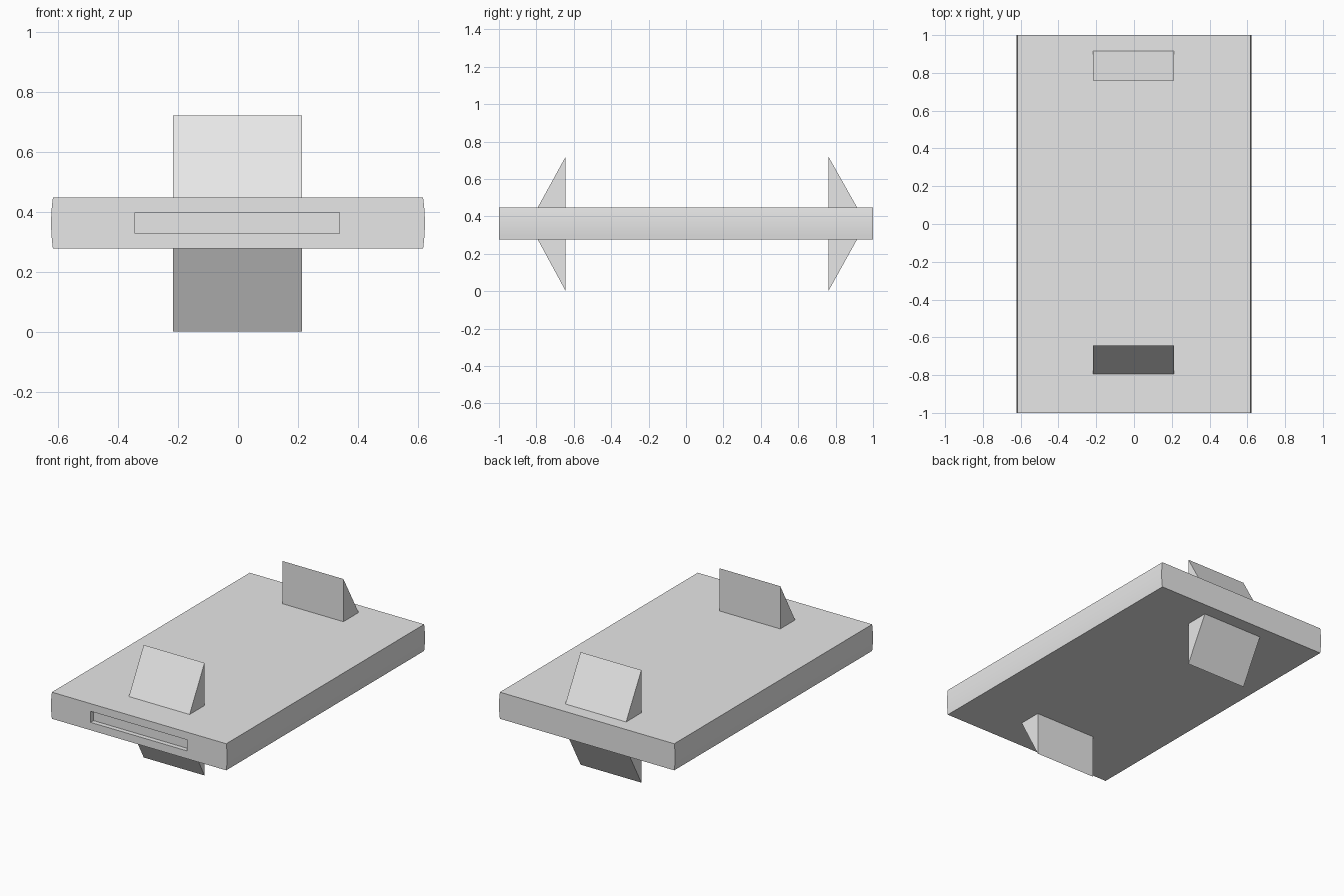
import bpy, bmesh, math

if "Cube" in bpy.data.objects:
    bpy.data.objects.remove(bpy.data.objects["Cube"])

grey = bpy.data.materials.new("plain_grey")
grey.use_nodes = True
colour = (0.8, 0.8, 0.8, 1)
grey.diffuse_color = colour
grey.node_tree.nodes["Principled BSDF"].inputs["Base Color"].default_value = colour

Z_LOW, Z_HIGH = 0.277, 0.447       # faces of the slab
Z_MID = (Z_LOW + Z_HIGH) / 2
X_MID = -0.002                     # centre line of fins and slot


def prism(name, profile, direction):
    """Extrude a closed 3D outline along a direction vector."""
    bm = bmesh.new()
    face = bm.faces.new([bm.verts.new(p) for p in profile])
    new = bmesh.ops.extrude_face_region(bm, geom=[face], use_keep_orig=True)["geom"]
    verts = [g for g in new if isinstance(g, bmesh.types.BMVert)]
    bmesh.ops.translate(bm, verts=verts, vec=direction)
    bmesh.ops.recalc_face_normals(bm, faces=bm.faces)
    mesh = bpy.data.meshes.new(name)
    bm.to_mesh(mesh)
    bm.free()
    mesh.materials.append(grey)
    obj = bpy.data.objects.new(name, mesh)
    bpy.context.collection.objects.link(obj)
    return obj


# Slab with slightly bowed long sides
def bowed_side(side, steps=8):
    points = []
    for i in range(steps + 1):
        t = 2 * i / steps - 1
        x = 0.617 + 0.006 * (1 - t * t)
        points.append((side * x, -1, Z_MID + side * t * (Z_HIGH - Z_LOW) / 2))
    return points


slab = prism("slab", bowed_side(1) + bowed_side(-1), (0, 2, 0))

# Shallow slot in the front end
x0, x1, z0, z1 = X_MID - 0.341, X_MID + 0.341, 0.327, 0.398
cutter = prism("slot_cutter", [(x0, -1.1, z0), (x1, -1.1, z0), (x1, -1.1, z1), (x0, -1.1, z1)],
               (0, 0.13, 0))
cutter.hide_render = True
cut = slab.modifiers.new("slot", "BOOLEAN")
cut.operation = "DIFFERENCE"
cut.solver = "EXACT"
cut.object = cutter
bpy.ops.object.select_all(action="DESELECT")
slab.select_set(True)
bpy.context.view_layer.objects.active = slab
bpy.ops.object.modifier_apply(modifier=cut.name)
bpy.data.objects.remove(cutter)
bpy.ops.object.shade_smooth_by_angle(angle=math.radians(30))

# Wedge fins: upright on the inner side, sloping to the outer side
HALF = 0.215
for end, y_outer, y_inner in (("front", -0.793, -0.643), ("back", 0.915, 0.761)):
    for level, z_base, z_tip in (("upper", Z_HIGH, 0.72), ("lower", Z_LOW, 0.0)):
        outline = [(X_MID - HALF, y, z) for y, z in
                   ((y_outer, z_base), (y_inner, z_base), (y_inner, z_tip))]
        prism(f"{end}_{level}_fin", outline, (2 * HALF, 0, 0))
